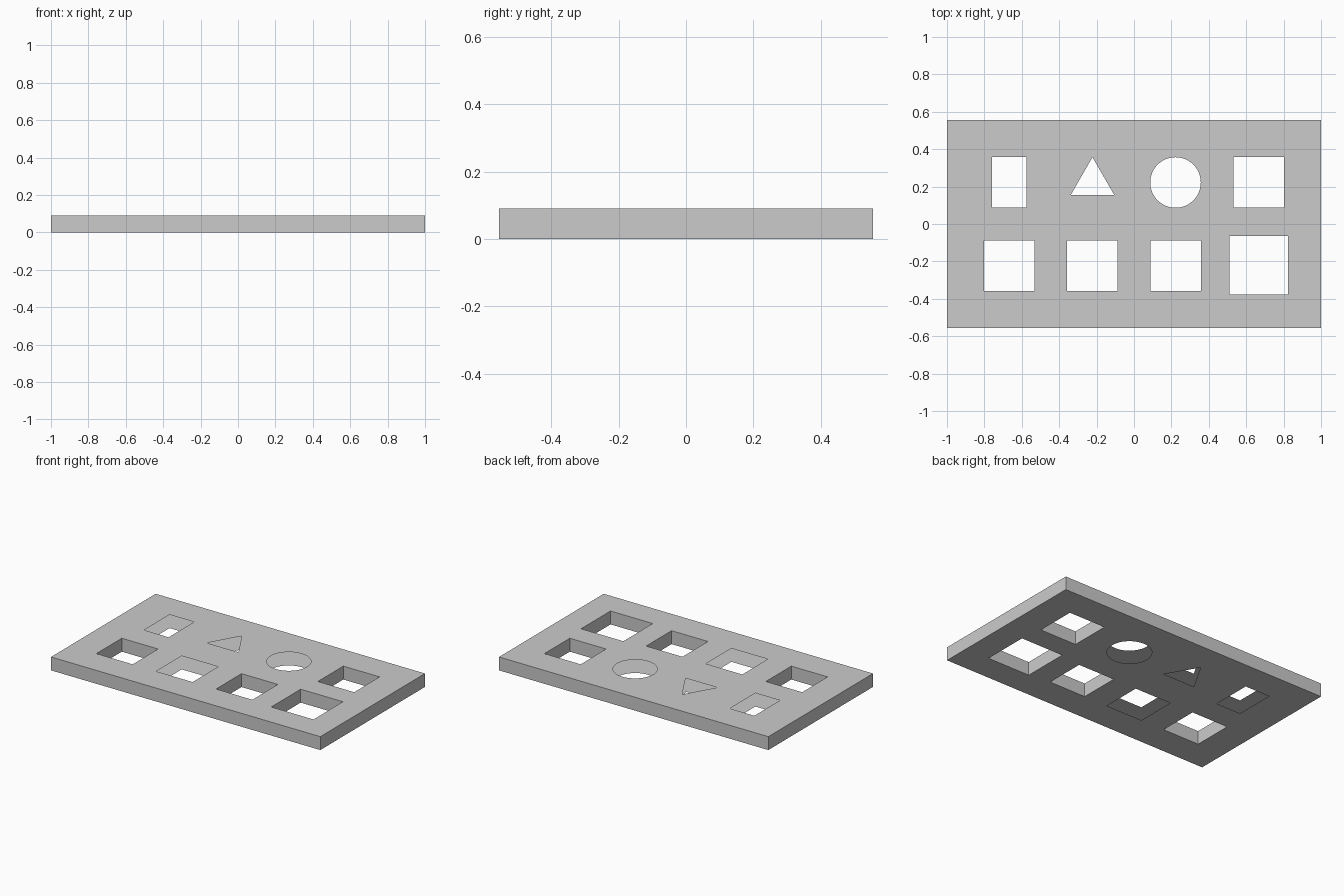
import bpy, bmesh, math

if "Cube" in bpy.data.objects:
    bpy.data.objects.remove(bpy.data.objects["Cube"])

H = 0.09          # plate thickness
COL = 0.667       # outer column offset
MID = 0.222       # inner column and row offset


def rect(cx, cy, hx, hy):
    return [(cx - hx, cy - hy), (cx + hx, cy - hy), (cx + hx, cy + hy), (cx - hx, cy + hy)]


def ngon(cx, cy, r, n):
    return [(cx + r * math.cos(math.pi / 2 + 2 * math.pi * i / n),
             cy + r * math.sin(math.pi / 2 + 2 * math.pi * i / n)) for i in range(n)]


# Outline and holes: (loop, has inner walls, is outer border)
loops = [
    (rect(0, 0, 1.0, 0.555), True, True),
    # back row: slot, triangle, circle, square
    (rect(-COL, MID, 0.091, 0.135), False, False),
    (ngon(-MID, MID, 0.135, 3), False, False),
    (ngon(MID, MID, 0.135, 64), False, False),
    (rect(COL, MID, 0.135, 0.135), True, False),
    # front row: three squares and one larger square
    (rect(-COL, -MID, 0.135, 0.135), True, False),
    (rect(-MID, -MID, 0.135, 0.135), False, False),
    (rect(MID, -MID, 0.135, 0.135), True, False),
    (rect(COL, -0.22, 0.157, 0.156), True, False),
]

bm = bmesh.new()
rings = {}

# Top and bottom skins, filled around the holes
for z, up in ((0.0, -1), (H, 1)):
    edges = []
    rings[z] = []
    for pts, _, _ in loops:
        vs = [bm.verts.new((x, y, z)) for x, y in pts]
        rings[z].append(vs)
        edges += [bm.edges.new((vs[i - 1], vs[i])) for i in range(len(vs))]
    res = bmesh.ops.triangle_fill(bm, use_beauty=True, use_dissolve=False, edges=edges)
    for f in res["geom"]:
        if isinstance(f, bmesh.types.BMFace):
            f.normal_update()
            if f.normal.z * up < 0:
                f.normal_flip()

# Border walls and the walls of the lined holes (the other holes are open inside)
for (pts, walled, outer), lo, hi in zip(loops, rings[0.0], rings[H]):
    if walled:
        for i in range(len(pts)):
            quad = [lo[i - 1], lo[i], hi[i], hi[i - 1]]
            bm.faces.new(quad if outer else quad[::-1])

mesh = bpy.data.meshes.new("shape_sorter_plate")
bm.to_mesh(mesh)
bm.free()
plate = bpy.data.objects.new("shape_sorter_plate", mesh)
bpy.context.collection.objects.link(plate)
